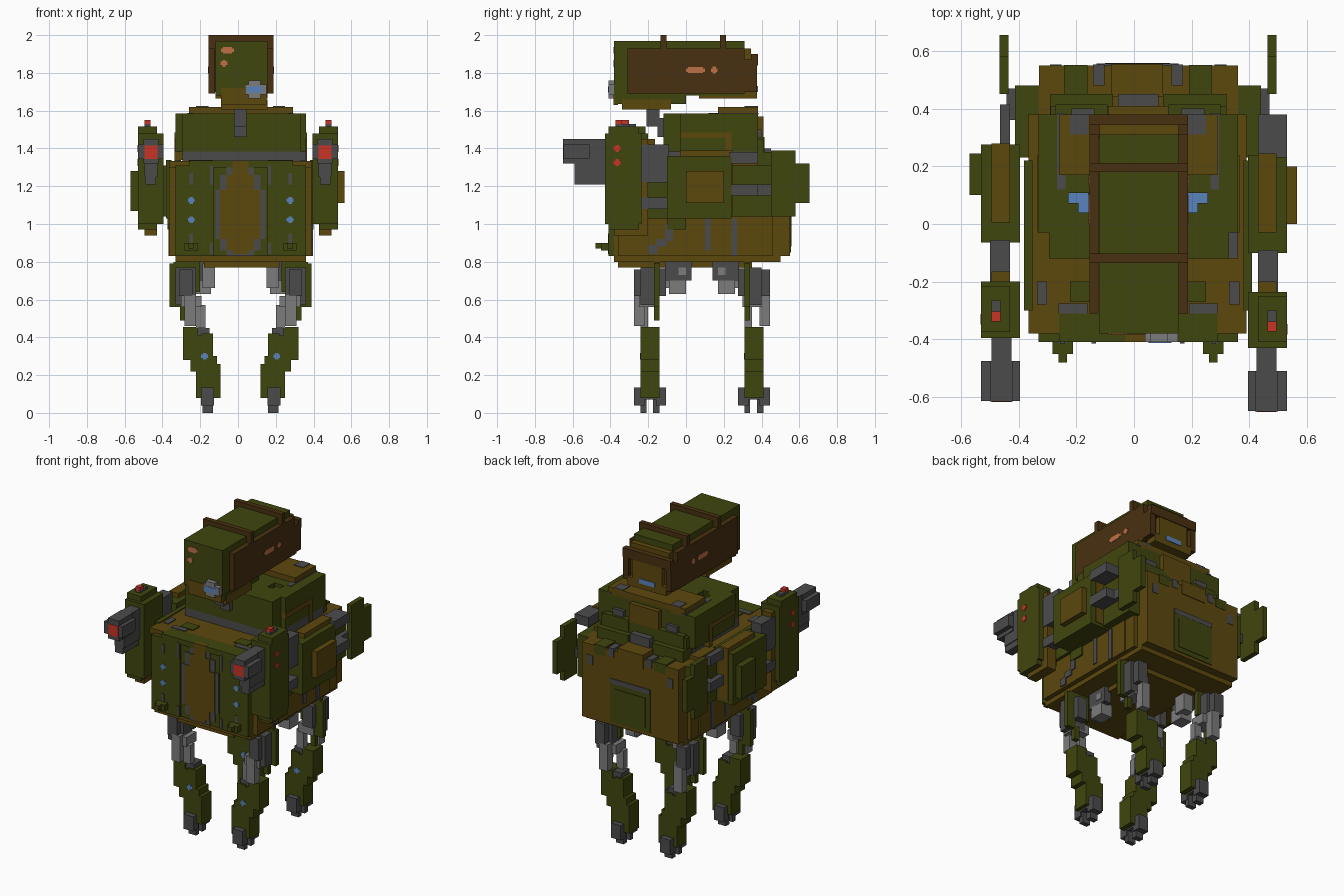
import bpy, bmesh

cube = bpy.data.objects.get("Cube")
if cube:
    bpy.data.objects.remove(cube, do_unlink=True)

COLOURS = {
    "olive_green": (64, 70, 14), "ochre_brown": (92, 72, 13), "rust_brown": (72, 48, 16),
    "dark_grey": (75, 75, 75), "light_grey": (124, 124, 124), "blue_glass": (90, 132, 188),
    "red_light": (200, 52, 38), "orange_light": (190, 112, 70),
}
G, B, R, D, L, U, E, O = range(8)


def linear(c):
    c /= 255
    return c / 12.92 if c < 0.04045 else ((c + 0.055) / 1.055) ** 2.4


MATS = []
for n, rgb in COLOURS.items():
    m = bpy.data.materials.new(n)
    col = [linear(c) for c in rgb] + [1.0]
    m.use_nodes = True
    m.diffuse_color = col
    bsdf = m.node_tree.nodes["Principled BSDF"]
    bsdf.inputs["Base Color"].default_value = col
    bsdf.inputs["Roughness"].default_value = 0.9
    MATS.append(m)

CX = 0.014  # mirror plane of hull and legs


def part(name, boxes, mirror=None, dy=0.0):
    """One object made of blocks: (colour, x0, x1, y0, y1, z0, z1)."""
    bm = bmesh.new()
    for c, x0, x1, y0, y1, z0, z1 in boxes:
        if mirror is not None:
            x0, x1 = 2 * mirror - x1, 2 * mirror - x0
        verts = bmesh.ops.create_cube(bm, size=1)["verts"]
        for v in verts:
            v.co = (x1 if v.co.x > 0 else x0,
                    (y1 if v.co.y > 0 else y0) + dy,
                    z1 if v.co.z > 0 else z0)
        for f in {f for v in verts for f in v.link_faces}:
            f.material_index = c
    me = bpy.data.meshes.new(name)
    bm.to_mesh(me)
    bm.free()
    for m in MATS:
        me.materials.append(m)
    ob = bpy.data.objects.new(name, me)
    bpy.context.collection.objects.link(ob)


def pair(name, boxes, axis=CX, dy_right=0.0):
    part("left_" + name, boxes)
    part("right_" + name, boxes, axis, dy_right)


def stud_front(c, x, y, z, w=0.018):
    """Plus-shaped stud on a face looking forward."""
    return [(c, x - a, x + a, y - .003, y + .005, z - b, z + b)
            for a, b in ((w, .009), (w - .009, .018))]


def stud_side(c, x, y, z, w=0.018):
    """Plus-shaped stud on a face looking outward."""
    return [(c, x - .005, x + .003, y - a, y + a, z - b, z + b)
            for a, b in ((w, .009), (w - .009, .018))]


# Hull
part("hull", [
    (B, -.33, .36, -.38, .50, .80, 1.31),
    (B, -.365, .39, -.36, .38, .83, 1.31),
    (B, -.33, .36, .49, .55, .83, 1.31),
    (B, -.18, .22, -.36, .35, .77, .81),
])
# Centre front plate with stepped grey rim
part("front_plate", [
    (G, -.13, .155, -.40, -.36, .83, 1.31),
    (D, -.12, .145, -.405, -.38, .92, 1.18),
    (D, -.095, .12, -.405, -.38, .86, 1.26),
    (D, -.06, .085, -.405, -.38, .83, 1.31),
    (B, -.095, .12, -.41, -.39, .92, 1.18),
    (B, -.06, .085, -.41, -.39, .86, 1.26),
    (B, -.03, .055, -.41, -.38, .84, 1.337),
])
# Front armour panels with studs and lower lugs
pair("front_armour", [
    (G, .155, .36, -.41, -.35, .83, 1.31),
    (G, .24, .31, -.45, -.40, .86, .90),
    (G, .26, .29, -.48, -.44, .87, .90),
    (D, .267, .285, -.414, -.40, 1.21, 1.27),
    (D, .267, .285, -.414, -.40, .90, .95),
    (D, .16, .175, -.414, -.40, 1.21, 1.31),
    (D, .16, .175, -.414, -.40, .84, .90),
] + stud_front(U, .276, -.41, 1.125) + stud_front(U, .276, -.41, 1.022))
# Deck and collar
part("deck", [
    (B, -.365, .39, -.38, .38, 1.30, 1.334),
    (G, -.26, .29, -.41, -.31, 1.30, 1.336),
    (D, -.295, .36, -.12, .36, 1.33, 1.385),
])
pair("deck_inlay", [
    (D, .33, .365, -.28, -.20, 1.33, 1.34),
    (D, .19, .29, -.31, -.275, 1.33, 1.34),
    (G, .16, .25, -.27, -.20, 1.33, 1.34),
])
# Upper turret, its top open over two sunken windows
part("turret", [
    (G, -.33, .36, -.03, .38, 1.38, 1.49),
    (G, -.295, .33, -.12, .0, 1.38, 1.585),
    (G, -.155, .185, -.01, .38, 1.48, 1.585),
    (B, -.335, .365, -.03, .24, 1.455, 1.485),
    (B, -.335, .365, .21, .24, 1.34, 1.46),
    (B, -.26, .29, .17, .38, 1.57, 1.62),
    (G, -.29, .32, .36, .41, 1.31, 1.45),
])
pair("turret_rim", [
    (G, .255, .36, -.03, .38, 1.48, 1.585),
    (G, .18, .26, -.01, .04, 1.48, 1.585),
    (G, .22, .26, .03, .073, 1.48, 1.585),
    (G, .18, .26, .107, .38, 1.48, 1.585),
    (U, .185, .255, .04, .107, 1.48, 1.515),
    (D, .185, .25, .31, .38, 1.61, 1.624),
    (D, .265, .295, .12, .385, 1.58, 1.588),
])
# Back packs and rear armour
pair("back_pack", [
    (G, .10, .32, .38, .45, 1.30, 1.38),
    (G, .12, .30, .38, .415, 1.36, 1.46),
    (D, .165, .245, .375, .40, 1.45, 1.50),
    (D, .13, .17, .48, .553, 1.27, 1.325),
    (G, .19, .27, .44, .552, 1.26, 1.32),
    (G, .35, .44, .23, .48, 1.04, 1.31),
    (D, .28, .32, .53, .553, 1.18, 1.24),
])
part("back_spine", [
    (B, -.09, .12, .37, .41, 1.31, 1.57),
    (D, -.055, .085, .405, .45, 1.30, 1.40),
    (B, -.08, .10, .44, .555, 1.25, 1.34),
    (G, -.13, .155, .53, .555, .85, 1.10),
    (D, -.13, .155, .53, .556, 1.10, 1.13),
    (G, -.10, .125, .54, .559, .88, 1.07),
])
# Side armour with stepped grey seam
pair("side_armour", [
    (G, .38, .41, -.30, .22, 1.03, 1.34),
    (G, .37, .40, -.10, .0, .97, 1.04),
    (D, .385, .397, -.11, -.07, .91, 1.0),
    (D, .385, .397, -.16, -.10, .88, .92),
    (D, .385, .397, -.20, -.15, .84, .89),
    (D, .385, .397, .10, .13, .86, 1.03),
    (D, .385, .397, .24, .27, .83, 1.03),
    (B, .36, .385, .22, .46, .83, 1.31),
])
# Weapon arms
pair("weapon_arm", [
    (G, .395, .53, -.43, -.235, 1.00, 1.48),
    (G, .43, .53, -.41, -.25, .97, 1.515),
    (B, .43, .495, -.38, -.20, .94, 1.45),
    (D, .463, .495, -.373, -.30, 1.48, 1.53),
    (E, .463, .495, -.373, -.338, 1.52, 1.55),
    (D, .425, .495, -.59, -.42, 1.25, 1.45),
    (D, .435, .49, -.59, -.42, 1.21, 1.27),
    (D, .42, .50, -.65, -.51, 1.32, 1.45),
    (D, .395, .53, -.648, -.51, 1.345, 1.42),
    (E, .425, .495, -.652, -.64, 1.345, 1.415),
] + stud_side(E, .53, -.365, 1.40) + stud_side(E, .53, -.365, 1.325), 0.0, 0.035)
# Arm mounts and side shields
pair("side_shield", [
    (D, .43, .50, -.27, -.09, 1.22, 1.42),
    (D, .43, .50, -.27, .0, 1.08, 1.14),
    (G, .395, .53, -.10, .24, 1.03, 1.36),
    (B, .43, .495, -.03, .245, 1.05, 1.39),
    (D, .43, .465, .23, .38, 1.15, 1.21),
    (D, .43, .465, .23, .38, 1.32, 1.38),
], 0.0, 0.035)
part("left_shield_plate", [
    (B, .52, .565, .0, .20, 1.11, 1.28),
    (D, .46, .53, .23, .38, 1.15, 1.21),
    (D, .46, .53, .23, .38, 1.32, 1.38),
])
part("right_shield_plate", [(G, -.57, -.52, .10, .245, 1.07, 1.28)])
# Rear fins
pair("rear_fin", [
    (G, .463, .495, .45, .58, 1.04, 1.39),
    (G, .463, .495, .57, .655, 1.11, 1.32),
    (D, .43, .47, .36, .47, 1.15, 1.21),
])

# Head
part("neck", [
    (D, -.02, .045, -.21, -.14, 1.515, 1.66),
    (D, -.02, .045, -.15, -.10, 1.46, 1.56),
    (B, -.09, .155, -.34, -.08, 1.605, 1.66),
])
part("head", [
    (G, -.12, .155, -.38, .31, 1.68, 1.97),
    (G, -.09, .15, -.375, .0, 1.635, 1.70),
    (B, -.09, .15, -.383, -.36, 1.63, 1.72),
    (B, -.12, .155, .30, .345, 1.70, 1.93),
    (B, -.12, .155, .07, .375, 1.665, 1.72),
    (B, -.09, .12, .33, .375, 1.70, 1.87),
    (U, -.04, .07, .37, .38, 1.70, 1.73),
])
pair("head_plate", [
    (R, .155, .187, -.31, .31, 1.69, 1.93),
    (R, .15, .187, .30, .375, 1.70, 1.87),
    (O, .18, .189, .0, .10, 1.806, 1.824),
    (O, .18, .189, .01, .09, 1.799, 1.831),
] + stud_side(O, .187, .15, 1.815), 0.016)
for i, y in enumerate((-.135, .18)):
    part(f"head_band_{i + 1}", [(R, -.155, .187, y, y + .032, 1.90, 2.0)])
part("head_rear_band", [(R, -.155, .187, .345, .38, 1.84, 1.90)])
# Face lights and lens
part("face", [
    (O, -.09, -.022, -.384, -.37, 1.91, 1.93),
    (O, -.08, -.032, -.384, -.37, 1.903, 1.937),
    (L, .055, .118, -.41, -.37, 1.665, 1.76),
    (L, .038, .152, -.41, -.37, 1.685, 1.738),
    (U, .05, .13, -.412, -.40, 1.695, 1.728),
] + stud_front(O, -.074, -.381, 1.85))

# Four legs
for where, y in (("front", -.19), ("rear", .36)):
    s = 1 if y < 0 else -1
    hip = sorted((y + s * .08, y + s * .22))
    link = sorted((y + s * .10, y + s * .19))
    bracket = sorted((y + s * .05, y + s * .13))
    out = sorted((y - s * .085, y - s * .03))
    back = sorted((y + s * .02, y + s * .05))
    pair(where + "_leg", [
        (G, .33, .39, *back, .56, .79),
        (G, .23, .37, *back, .64, .80),
        (D, .25, .36, y - .05, y + .04, .57, .77),
        (D, .27, .34, y - .085, y + .085, .62, .76),
        (D, .20, .25, *hip, .70, .80),
        (L, .15, .215, *bracket, .66, .79),
        (L, .20, .253, *sorted((y + s * .15, y + s * .19)), .73, .77),
        (L, .17, .25, *link, .63, .71),
        (L, .22, .33, y - .06, y + .04, .56, .62),
        (L, .25, .31, *out, .46, .63),
        (L, .20, .25, y - .05, y - .01, .45, .57),
        (G, .30, .335, *back, .49, .58),
        (D, .18, .255, y - .04, y + .04, .38, .45),
        (G, .16, .22, y - .05, y + .05, .28, .42),
        (G, .20, .32, y - .05, y + .05, .28, .41),
        (G, .24, .32, y - .05, y + .05, .28, .455),
        (G, .14, .28, y - .05, y + .05, .22, .30),
        (G, .12, .25, y - .05, y + .05, .08, .26),
        (D, .155, .225, y - .085, y - .03, .04, .135),
        (D, .155, .225, y + .03, y + .085, .04, .135),
        (D, .155, .225, y - .04, y + .04, .07, .13),
        (D, .16, .215, y - .05, y - .02, .0, .07),
        (D, .16, .215, y + .015, y + .05, .0, .07),
    ] + stud_front(U, .205, y - .05, .30))
